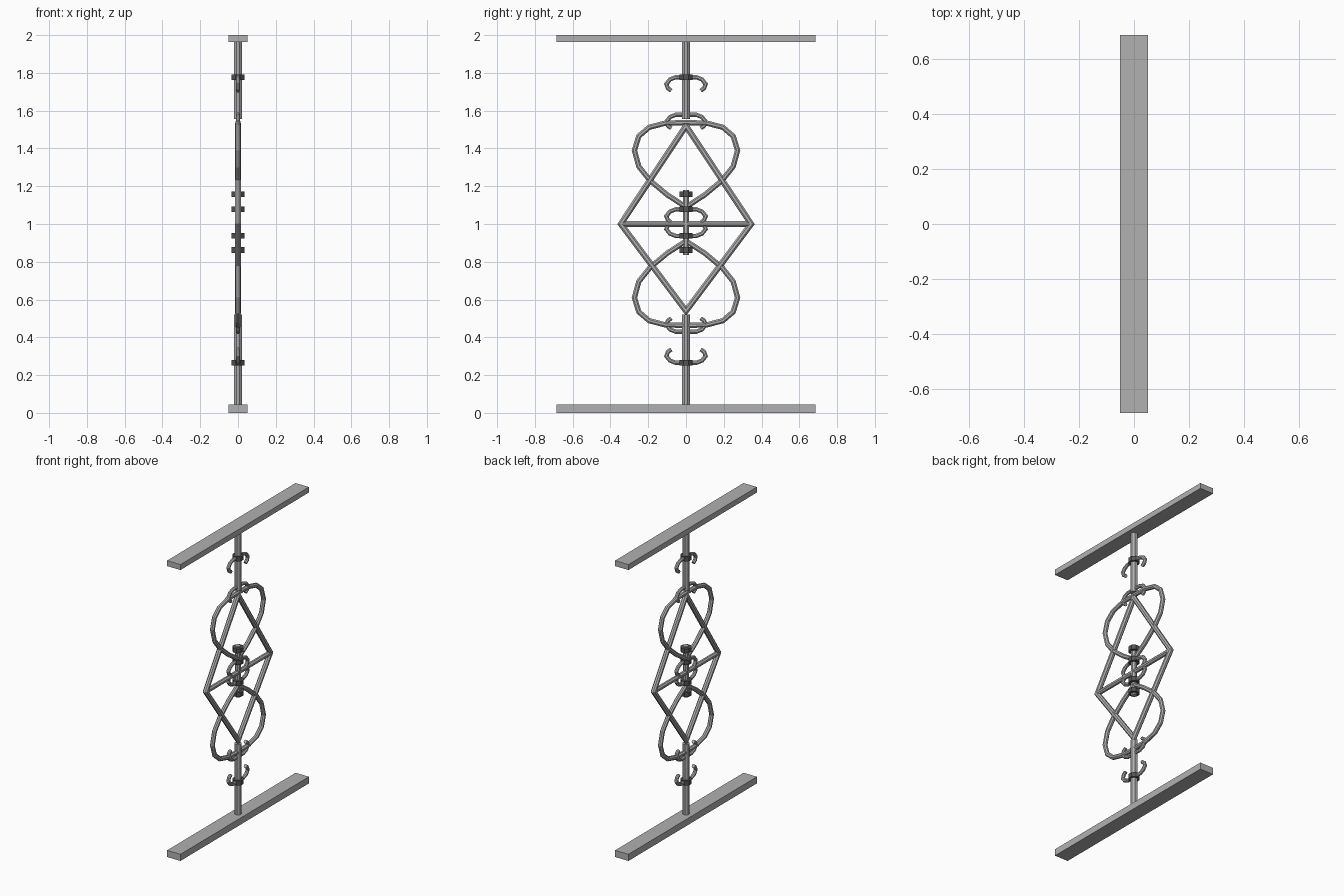
import bpy, bmesh, math
from mathutils import Vector

cube = bpy.data.objects.get("Cube")
if cube:
    bpy.data.objects.remove(cube, do_unlink=True)


def material(name, value):
    m = bpy.data.materials.new(name)
    m.use_nodes = True
    color = (value, value, value, 1)
    m.diffuse_color = color
    m.node_tree.nodes["Principled BSDF"].inputs["Base Color"].default_value = color
    return m


IRON = material("grey iron", 0.44)
DARK = material("dark collar iron", 0.09)


def finish(bm, name, mat):
    bmesh.ops.recalc_face_normals(bm, faces=bm.faces)
    mesh = bpy.data.meshes.new(name)
    bm.to_mesh(mesh)
    bm.free()
    mesh.materials.append(mat)
    obj = bpy.data.objects.new(name, mesh)
    bpy.context.collection.objects.link(obj)
    return obj


def box(name, z0, z1):
    bm = bmesh.new()
    bmesh.ops.create_cube(bm, size=1)
    for v in bm.verts:
        v.co = (v.co.x * 0.1, v.co.y * 1.37, z0 + (v.co.z + 0.5) * (z1 - z0))
    finish(bm, name, IRON)


def tube(name, points, radius, closed=False, sides=8, mat=IRON):
    """Sweep a faceted bar along a (y, z) path with mitred corners."""
    bm = bmesh.new()
    path = [Vector(p) for p in points]
    n = len(path)
    rings = []
    for i, p in enumerate(path):
        before = path[i - 1] if closed or i else None
        after = path[(i + 1) % n] if closed or i < n - 1 else None
        d0 = (p - before).normalized() if before else (after - p).normalized()
        d1 = (after - p).normalized() if after else d0
        tangent = (d0 + d1).normalized()
        side = Vector((-tangent.y, tangent.x)) / max(tangent.dot(d0), 0.4)
        ring = []
        for k in range(sides):
            a = 2 * math.pi * (k + 0.5) / sides
            q = p + side * radius * math.cos(a)
            ring.append(bm.verts.new((radius * math.sin(a), q.x, q.y)))
        rings.append(ring)
    for i in range(n if closed else n - 1):
        a, b = rings[i], rings[(i + 1) % n]
        for k in range(sides):
            j = (k + 1) % sides
            bm.faces.new((a[k], a[j], b[j], b[k]))
    if not closed:
        bm.faces.new(rings[0])
        bm.faces.new(rings[-1])
    return finish(bm, name, mat)


def both_sides(half):
    """Mirror a half path that starts on the centre line."""
    return [(-y, z) for y, z in reversed(half) if y > 0] + half


def flip(points):
    return [(y, 2 - z) for y, z in points]


# Top and bottom rails
box("bottom_rail", 0, 0.045)
box("top_rail", 1.963, 2)

# Diamond frame, cross bar and centre spindle
tube("diamond_frame", [(0, 1.52), (0.345, 1), (0, 0.54), (-0.345, 1)], 0.017, True)
tube("cross_bar", [(-0.335, 1), (0.335, 1)], 0.016)
tube("centre_spindle", [(0, 0.835), (0, 1.18)], 0.018)

# Shapes shared by the upper and lower halves
heart = both_sides([(0, 1.537), (0.11, 1.534), (0.195, 1.512), (0.25, 1.465), (0.273, 1.39),
                    (0.25, 1.305), (0.19, 1.23), (0.1, 1.155)]) + [(0, 1.09)]
hook = [(0, 0), (0.055, 0), (0.085, -0.012), (0.104, -0.036), (0.096, -0.058), (0.078, -0.071)]
# heart ends on the centre line, so reorder it into one loop
left = [(-y, z) for y, z in heart if y > 0]
heart = [p for p in heart if p[0] >= 0] + list(reversed(left))

for half, move in (("upper", lambda p: p), ("lower", flip)):
    low = half == "lower"
    tube(half + "_post", [(0, 0.04), (0, 0.52)] if low else [(0, 1.555), (0, 1.968)], 0.023)
    tube(half + "_heart_scroll", move(heart), 0.015, True)
    heights = {"outer": 0.265 if low else 1.777,
               "middle": 0.43 if low else 1.578,
               "inner": 0.937 if low else 1.078}
    sign = -1 if low else 1
    for place, z in heights.items():
        curl = both_sides([(y, z + sign * dz) for y, dz in hook])
        tube(half + "_" + place + "_curl", curl, 0.012)
    # Dark collars around the post and spindle
    for place, z in (("post", heights["outer"]), ("curl", heights["inner"]),
                     ("spindle", 0.862 if low else 1.157)):
        tube(half + "_" + place + "_collar", [(0, z - 0.015), (0, z + 0.015)], 0.036, mat=DARK)
